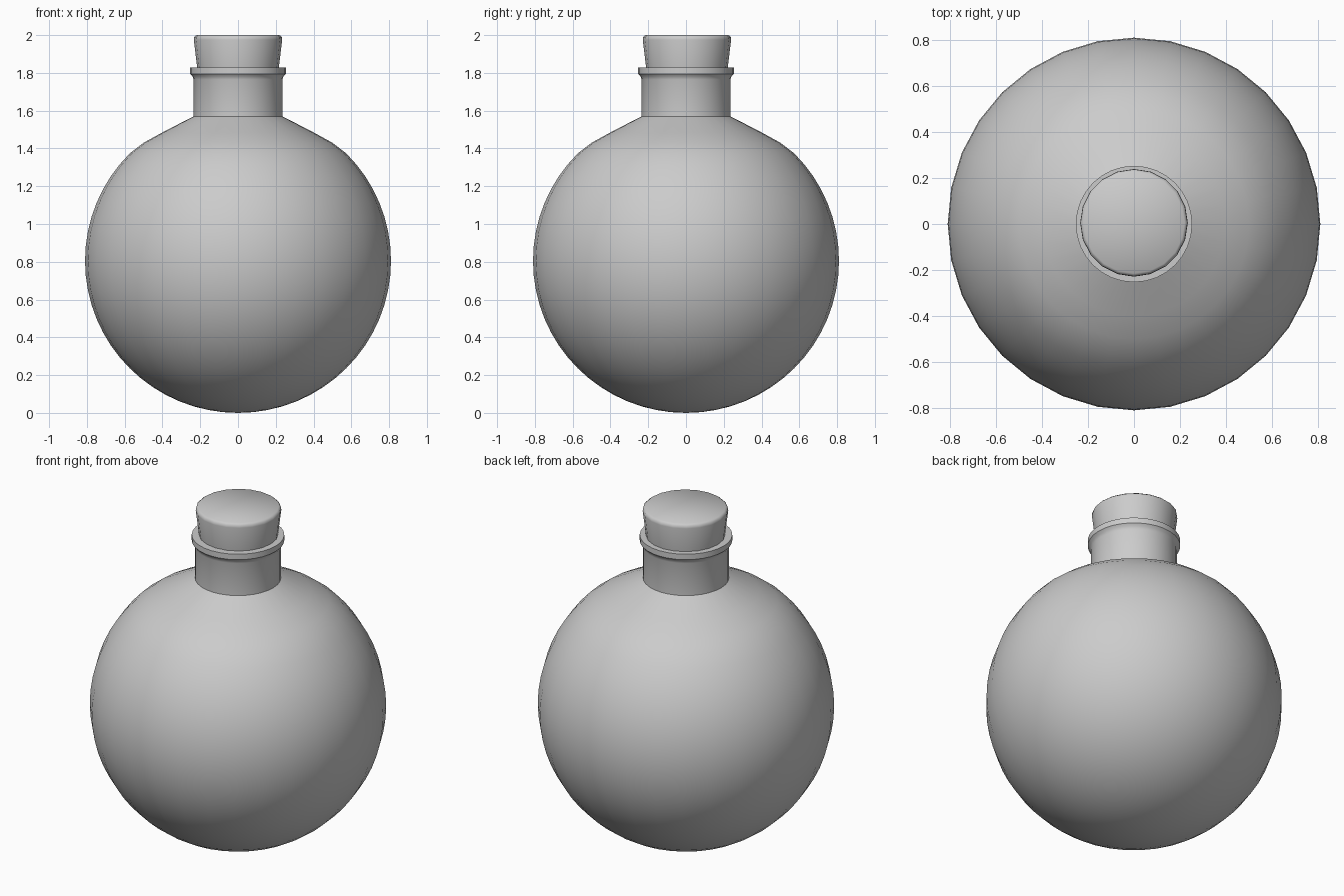
import bpy, bmesh, math

if "Cube" in bpy.data.objects:
    bpy.data.objects.remove(bpy.data.objects["Cube"])


def lathe(name, profile, sides, angle):
    """Revolve (radius, z) points around the z axis; radius 0 makes a pole."""
    bm = bmesh.new()
    verts = [bm.verts.new((r, 0, z)) for r, z in profile]
    edges = [bm.edges.new(pair) for pair in zip(verts, verts[1:])]
    bmesh.ops.spin(bm, geom=verts + edges, cent=(0, 0, 0), axis=(0, 0, 1),
                   angle=2 * math.pi, steps=sides, use_merge=False)
    bmesh.ops.remove_doubles(bm, verts=bm.verts[:], dist=0.0005)
    bmesh.ops.recalc_face_normals(bm, faces=bm.faces[:])
    mesh = bpy.data.meshes.new(name)
    bm.to_mesh(mesh)
    bm.free()
    obj = bpy.data.objects.new(name, mesh)
    bpy.context.collection.objects.link(obj)
    bpy.ops.object.select_all(action='DESELECT')
    obj.select_set(True)
    bpy.context.view_layer.objects.active = obj
    bpy.ops.object.shade_smooth_by_angle(angle=math.radians(angle))
    return obj


# Round body, shoulder, neck and flared lip as one glass shell
R, CZ = 0.81, 0.805
sphere = []
for i in range(25):
    a = math.radians(180 - i * 5.625)
    sphere.append((R * math.sin(a), CZ + CZ * math.cos(a)))
neck = [(0.50, 1.43), (0.40, 1.485), (0.235, 1.57),
        (0.235, 1.765), (0.241, 1.782), (0.253, 1.795), (0.253, 1.828),
        (0.205, 1.828), (0.205, 1.60)]
lathe("flask", sphere + neck, 32, 35)

# Tapered stopper with a bevelled top edge
cork = [(0, 1.62), (0.19, 1.62), (0.216, 1.828), (0.234, 1.975),
        (0.232, 1.99), (0.22, 2.0), (0, 2.0)]
stopper = lathe("stopper", cork, 20, 50)
stopper.location.y = 0.005
